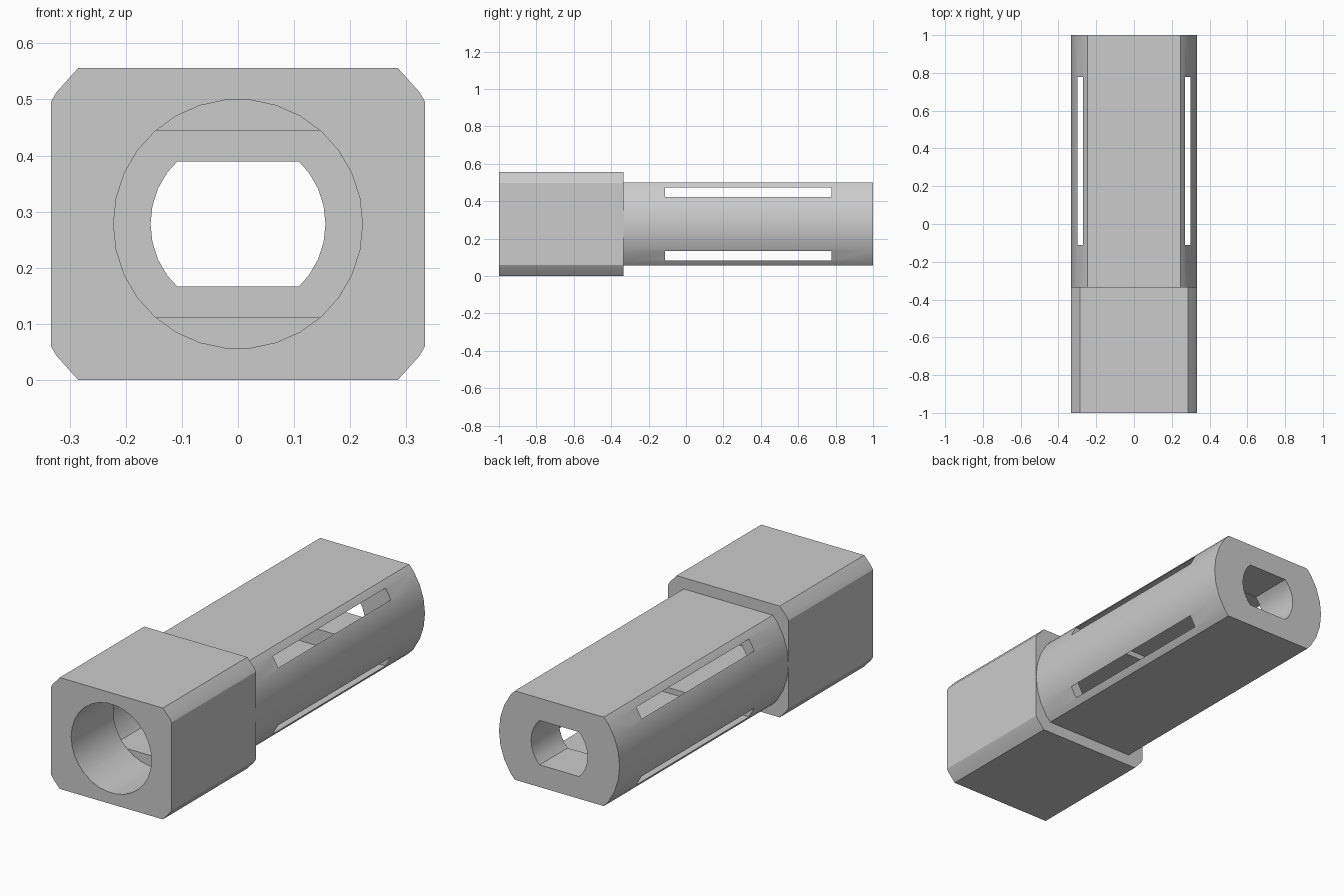
import bpy, bmesh, math
from mathutils import Vector

cube = bpy.data.objects.get("Cube")
if cube:
    bpy.data.objects.remove(cube, do_unlink=True)

MID_Z = 0.278   # height of the long axis
SIDES = 30

grey = bpy.data.materials.new("plain grey")
grey.use_nodes = True
COLOUR = (0.6, 0.6, 0.6, 1)
grey.diffuse_color = COLOUR
grey.node_tree.nodes["Principled BSDF"].inputs["Base Color"].default_value = COLOUR


def prism(name, radius, half_w, half_h, y0, y1):
    """Round bar along y, trimmed flat at half_w and half_h."""
    bm = bmesh.new()
    ring = []
    for i in range(SIDES):
        a = 2 * math.pi * i / SIDES
        ring.append(bm.verts.new((radius * math.cos(a), y0, MID_Z + radius * math.sin(a))))
    bm.faces.new(ring)
    for axis, half in ((Vector((1, 0, 0)), half_w), (Vector((0, 0, 1)), half_h)):
        for sign in (1, -1):
            n = axis * sign
            bmesh.ops.bisect_plane(bm, geom=bm.verts[:] + bm.edges[:] + bm.faces[:],
                                   plane_co=Vector((0, 0, MID_Z)) + n * half,
                                   plane_no=n, clear_outer=True)
    out = bmesh.ops.extrude_face_region(bm, geom=bm.faces[:])
    moved = [v for v in out["geom"] if isinstance(v, bmesh.types.BMVert)]
    bmesh.ops.translate(bm, verts=moved, vec=(0, y1 - y0, 0))
    bmesh.ops.recalc_face_normals(bm, faces=bm.faces[:])
    mesh = bpy.data.meshes.new(name)
    bm.to_mesh(mesh)
    bm.free()
    mesh.materials.append(grey)
    obj = bpy.data.objects.new(name, mesh)
    bpy.context.collection.objects.link(obj)
    return obj


def combine(body, tool, operation):
    mod = body.modifiers.new(tool.name, 'BOOLEAN')
    mod.operation = operation
    mod.solver = 'EXACT'
    mod.object = tool
    bpy.context.view_layer.objects.active = body
    bpy.ops.object.modifier_apply(modifier=mod.name)
    bpy.data.objects.remove(tool, do_unlink=True)


# Square head with clipped corners, and the flattened round shaft behind it
body = prism("socket_body", 0.4, 0.3333, 0.278, -1, -0.3333)
combine(body, prism("shaft", 0.3333, 1, 0.222, -0.3333, 1), 'UNION')

# Hollow: round mouth, flattened passage, box chamber that breaks out as four slots, end hole
hollows = [
    ("mouth", 0.222, 1, 1, -1.1, -0.6667),
    ("passage", 0.278, 1, 0.167, -0.6667, 0.0),
    ("chamber", 1.0, 0.3, 0.1944, -0.111, 0.778),
    ("end_hole", 0.156, 1, 0.111, 0.7, 1.1),
]
for hollow in hollows:
    combine(body, prism(*hollow), 'DIFFERENCE')

# Smooth the round walls, keep the cut edges crisp
bpy.ops.object.select_all(action='DESELECT')
body.select_set(True)
bpy.context.view_layer.objects.active = body
bpy.ops.object.shade_smooth_by_angle(angle=math.radians(25))
